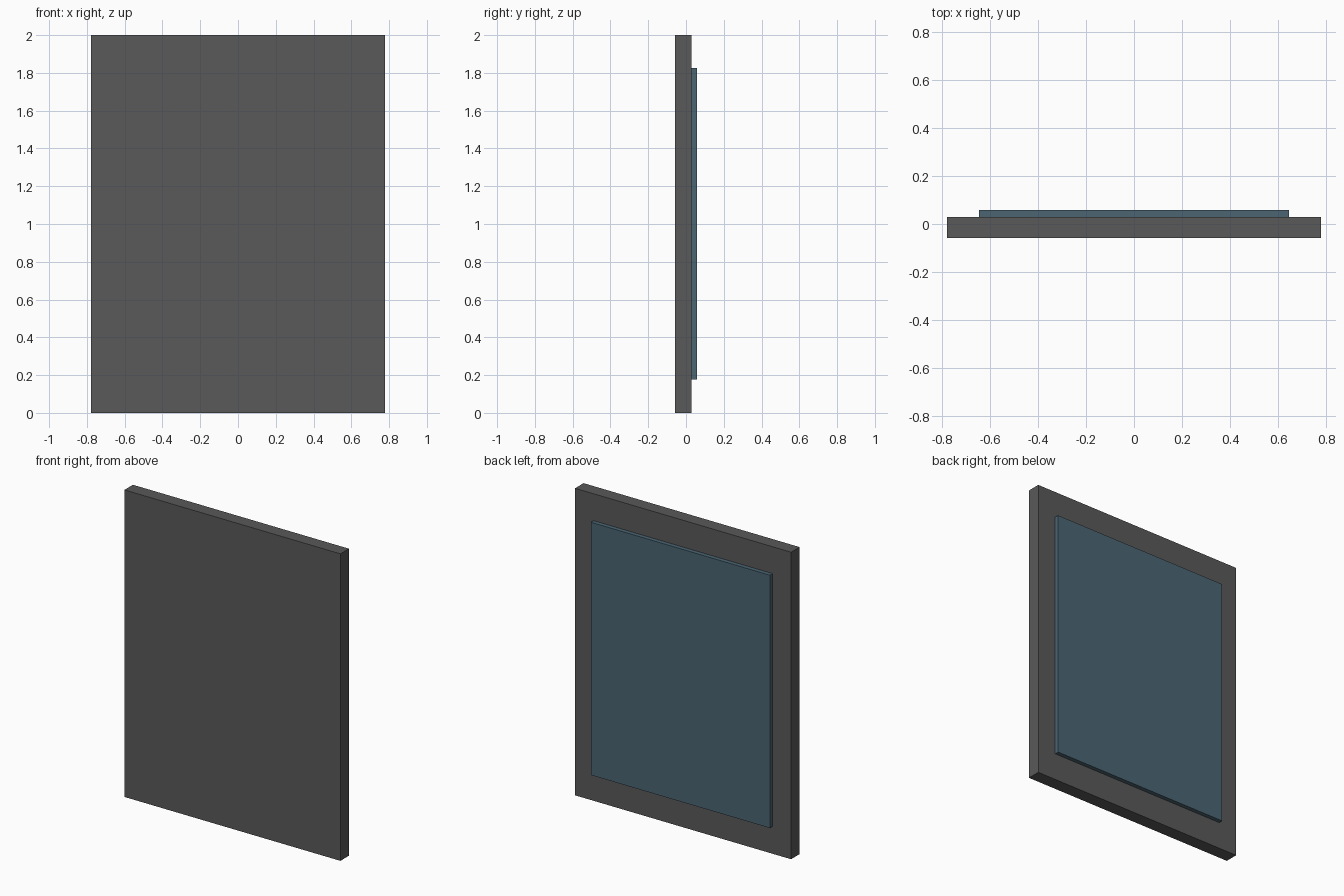
import bpy

if "Cube" in bpy.data.objects:
    bpy.data.objects.remove(bpy.data.objects["Cube"])


def material(name, color):
    mat = bpy.data.materials.new(name)
    mat.diffuse_color = color
    mat.use_nodes = True
    mat.node_tree.nodes["Principled BSDF"].inputs["Base Color"].default_value = mat.diffuse_color
    return mat


def box(name, width, y0, y1, z0, z1, mat):
    bpy.ops.mesh.primitive_cube_add(size=1, location=(0, (y0 + y1) / 2, (z0 + z1) / 2))
    obj = bpy.context.object
    obj.name = name
    obj.scale = (width, y1 - y0, z1 - z0)
    bpy.ops.object.transform_apply(location=False, rotation=False, scale=True)
    obj.data.materials.append(mat)
    return obj


dark_grey = material("dark_grey", (0.10, 0.10, 0.10, 1))
slate_blue = material("slate_blue", (0.07, 0.13, 0.17, 1))

# Main slab, with a plain front face
box("board", 1.557, -0.0575, 0.03, 0.0, 2.0, dark_grey)

# Thin raised panel on the back
box("back_panel", 1.29, 0.03, 0.0575, 0.178, 1.825, slate_blue)
